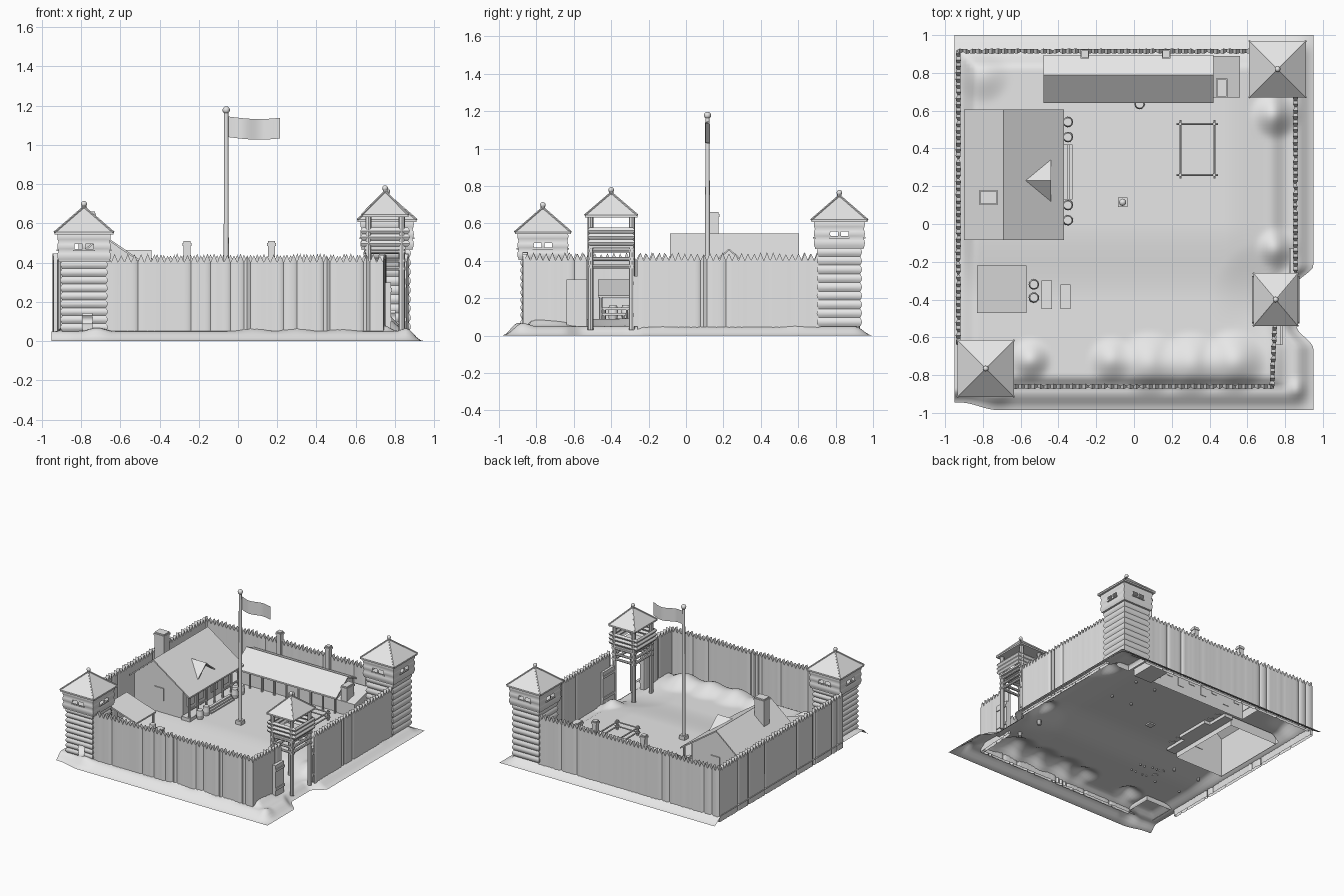
import bpy, bmesh, math, random
from mathutils import Vector, Matrix

if "Cube" in bpy.data.objects:
    bpy.data.objects.remove(bpy.data.objects["Cube"])
random.seed(4)
mat = bpy.data.materials.new("pale_grey")
mat.diffuse_color = (0.8, 0.8, 0.8, 1)
mat.use_nodes = True
mat.node_tree.nodes["Principled BSDF"].inputs["Base Color"].default_value = mat.diffuse_color


class Part:
    """Collects primitives into one named object."""
    def __init__(self, name):
        self.name, self.bm = name, bmesh.new()

    def box(self, x0, x1, y0, y1, z0, z1):
        m = Matrix.Translation(((x0 + x1) / 2, (y0 + y1) / 2, (z0 + z1) / 2))
        bmesh.ops.create_cube(self.bm, size=1, matrix=m @ Matrix.Diagonal((x1 - x0, y1 - y0, z1 - z0, 1)))

    def rod(self, p, q, r, r2=None, n=8):
        p, q = Vector(p), Vector(q)
        m = Matrix.Translation((p + q) / 2) @ (q - p).to_track_quat('Z', 'Y').to_matrix().to_4x4()
        bmesh.ops.create_cone(self.bm, cap_ends=True, segments=n, radius1=r,
                              radius2=r if r2 is None else r2, depth=(q - p).length, matrix=m)

    def ball(self, c, r):
        bmesh.ops.create_uvsphere(self.bm, u_segments=12, v_segments=8, radius=r, matrix=Matrix.Translation(c))

    def prism(self, pts, d, shell=False):
        """Extrude an outline along d; a shell keeps only the upright walls."""
        f = self.bm.faces.new([self.bm.verts.new(p) for p in pts])
        g = bmesh.ops.extrude_face_region(self.bm, geom=[f])["geom"]
        bmesh.ops.translate(self.bm, vec=d, verts=[v for v in g if isinstance(v, bmesh.types.BMVert)])
        if shell:
            self.bm.normal_update()
            bmesh.ops.delete(self.bm, geom=[f for f in self.bm.faces if abs(f.normal.z) > 0.3], context='FACES')

    def strip(self, a, b):
        for i in range(len(a) - 1):
            self.bm.faces.new((a[i], a[i + 1], b[i + 1], b[i]))

    def done(self, angle=40):
        bmesh.ops.recalc_face_normals(self.bm, faces=self.bm.faces)
        me = bpy.data.meshes.new(self.name)
        self.bm.to_mesh(me)
        me.materials.append(mat)
        ob = bpy.data.objects.new(self.name, me)
        bpy.context.collection.objects.link(ob)
        bpy.ops.object.select_all(action='DESELECT')
        ob.select_set(True)
        bpy.context.view_layer.objects.active = ob
        bpy.ops.object.shade_smooth_by_angle(angle=math.radians(angle))


def ease(t):
    t = max(0, min(1, t))
    return t * t * (3 - 2 * t)


# Ground: sloping rim, raised yard, notch by the gate, dirt heaps, open under the buildings
heaps = [(-0.12, -0.72, .13, .05), (0.08, -0.74, .18, .06), (0.3, -0.74, .18, .06), (0.53, -0.73, .18, .07),
         (-0.55, -0.72, .12, .06), (0.75, 0.58, .14, .07), (0.76, -0.13, .12, .05), (-0.8, 0.78, .15, .03),
         (-0.72, -0.93, .1, .03), (0.87, -0.87, .07, .02)]

def yard(x, y):
    inside = ease(min(x + 0.93, 0.82 - x, (y + 0.87) * 1.5, 0.92 - y) / 0.10)
    gate = ease(math.hypot(x - 0.75, y + 0.42) / 0.35)
    return 0.05 + inside * gate * (0.04 + 0.035 * ease((y + 0.40) / 0.40) * ease((0.78 - x) / 0.3))

def ground_z(x, y):
    rim = ease(min(1 - y, y + 0.985) / 0.1) * ease((0.95 - x) / 0.1)
    return rim * (yard(x, y) + sum(h * (1 - ease(math.hypot(x - a, y - b) / r)) for a, b, r, h in heaps))

p = Part("ground")
N, grid = 100, []
for j in range(N + 1):
    y = -0.985 + 1.985 * j / N
    notch = 0.09 * ease((y + 0.66) / 0.12) * ease((-0.22 - y) / 0.1)
    xs = [-0.95 + (1.9 - notch) * i / N for i in range(N + 1)]
    grid.append([p.bm.verts.new((x, y + 0.04 * ease((-0.72 - x) / 0.2) * max(0, 1 - j / 6),
                                 ground_z(x + notch * ease((x - .6) / .3), y))) for x in xs])
for j in range(N):
    p.strip(grid[j], grid[j + 1])
holes = [(-0.89, -0.45, -0.06, 0.58), (-0.46, 0.40, 0.69, 0.88)]
gone = [f for f in p.bm.faces for c in [f.calc_center_median()]
        if any(a < c.x < b and d < c.y < e for a, b, d, e in holes)]
bmesh.ops.delete(p.bm, geom=gone, context='FACES')
p.done(60)

# Palisade walls: thin rippled slabs with a pointed top
walls = {"front_wall": ((-0.68, -0.86), (0.74, -0.86)), "left_wall": ((-0.93, -0.64), (-0.93, 0.92)),
         "back_wall": ((-0.94, 0.915), (0.66, 0.915)), "right_wall": ((0.855, -0.26), (0.855, 0.72)),
         "gate_side_wall": ((0.73, -0.865), (0.745, -0.53))}
for name, (a, b) in walls.items():
    p = Part(name)
    a, b = Vector((*a, 0)), Vector((*b, 0))
    n = 2 * round((b - a).length / 0.034)
    side = (b - a).normalized().cross(Vector((0, 0, 1)))
    z0 = 0.0 if name == "left_wall" else 0.03
    rows = [[], [], [], []]
    for i in range(n + 1):
        c = a.lerp(b, i / n)
        top = random.uniform(0.435, 0.447) if i % 2 else 0.402
        for s in (0, 1):
            w = random.uniform(0.012, 0.015) if i % 2 else (0.004 if random.random() < .15 else 0.0105)
            for k, z in ((0, z0), (1, top)):
                rows[s * 2 + k].append(p.bm.verts.new(c + side * w * (1 - 2 * s) + Vector((0, 0, z))))
    for u, v in ((0, 1), (2, 3), (1, 3)):
        p.strip(rows[u], rows[v])
    for i in (0, -1):
        p.bm.faces.new((rows[0][i], rows[1][i], rows[3][i], rows[2][i]))
    p.done(50)


def log_box(p, cx, cy, h, z0, z1, n, bulge, slits=(), door=0):
    """Square shell rippled like stacked logs, with slit windows and a front door left open."""
    cols = (-1, -0.36, -0.06, 0.06, 0.36, 1)
    corner = ((-1, -1), (1, -1), (1, 1), (-1, 1))
    for s in range(4):
        (ax, ay), (bx, by) = corner[s], corner[(s + 1) % 4]
        rows = []
        for k in range(4 * n + 1):
            r = h + bulge * (abs(math.sin(math.pi * k / 4)) - 0.6)
            rows.append([p.bm.verts.new((cx + r * (ax + (bx - ax) * (t + 1) / 2), cy + r * (ay + (by - ay) * (t + 1) / 2),
                                         z0 + (z1 - z0) * k / (4 * n))) for t in cols])
        for k in range(4 * n):
            for i in range(5):
                if not (k in slits and i in (1, 3)) and not (s == 0 and k < door and i in (2, 3)):
                    p.bm.faces.new((rows[k][i], rows[k][i + 1], rows[k + 1][i + 1], rows[k + 1][i]))


def tower_roof(name, cx, cy, hx, hy, eave, apex):
    p = Part(name)
    corners = [(cx + sx * hx, cy + sy * hy, eave) for sx, sy in ((-1, -1), (1, -1), (1, 1), (-1, 1))]
    vs = [p.bm.verts.new(c) for c in corners]
    low = [p.bm.verts.new((c[0], c[1], eave - 0.012)) for c in corners]
    tip = p.bm.verts.new((cx, cy, apex))
    p.bm.faces.new(low)
    for i in range(4):
        p.bm.faces.new((vs[i], vs[(i + 1) % 4], tip))
        p.bm.faces.new((low[i], low[(i + 1) % 4], vs[(i + 1) % 4], vs[i]))
        p.rod(corners[i], (cx, cy, apex), 0.006, n=6)
    p.rod((cx, cy, apex - 0.015), (cx, cy, apex + 0.015), 0.012)
    p.ball((cx, cy, apex + 0.014), 0.015)
    p.done(25)


# Corner log towers
for name, cx, cy, mid, eave in (("front_left_tower", -0.785, -0.765, 0.41, 0.555),
                                ("back_right_tower", 0.76, 0.82, 0.47, 0.62)):
    p = Part(name)
    log_box(p, cx, cy, 0.117, 0.05, mid, 9, 0.010, door=9)
    log_box(p, cx, cy, 0.134, mid, eave, 3, 0.006, slits=(5, 6))
    p.box(cx - 0.130, cx + 0.130, cy - 0.130, cy + 0.130, mid - 0.006, mid + 0.006)
    for s in (-1, 1):  # window sills
        p.box(cx - 0.055, cx + 0.055, cy + s * 0.134 - 0.006, cy + s * 0.134 + 0.006, mid + 0.050, mid + 0.058)
        p.box(cx + s * 0.134 - 0.006, cx + s * 0.134 + 0.006, cy - 0.055, cy + 0.055, mid + 0.050, mid + 0.058)
    p.done(60)
    tower_roof(name + "_roof", cx, cy, 0.15, 0.15, eave, eave + 0.13)

# Gate tower: posts, beams, parapet and lookout roof
cx, cy = 0.75, -0.40
p = Part("gate_tower")
for sx in (-1, 1):
    for sy in (-1, 1):
        p.rod((cx + sx * 0.085, cy + sy * 0.11, 0.03), (cx + sx * 0.085, cy + sy * 0.11, 0.64), 0.016)
    for z in (0.37, 0.41, 0.455):
        p.rod((cx + sx * 0.085, cy - 0.125, z), (cx + sx * 0.085, cy + 0.125, z), 0.011)
        p.rod((cx - 0.105, cy + sx * 0.11, z), (cx + 0.105, cy + sx * 0.11, z), 0.010)
p.box(cx - 0.105, cx + 0.105, cy - 0.12, cy + 0.12, 0.468, 0.482)
log_box(p, cx, cy, 0.122, 0.482, 0.578, 3, 0.010)
p.done()
tower_roof("gate_tower_roof", cx, cy, 0.118, 0.14, 0.645, 0.765)

# Gate leaves standing open
p = Part("gate_leaves")
for x, y0, y1, top in ((0.765, -0.64, -0.53, 0.30), (0.84, -0.28, -0.13, 0.32)):
    p.box(x - 0.014, x + 0.014, y0, y1, 0.05, top)
    for z in (0.10, top - 0.05):
        p.box(x - 0.02, x + 0.02, y0, y1, z, z + 0.02)
p.done()

# Flagpole and waving flag
fx, fy, fz = -0.06, 0.115, yard(-0.06, 0.115)
p = Part("flagpole")
p.box(fx - 0.025, fx + 0.025, fy - 0.025, fy + 0.025, fz - 0.01, fz + 0.03)
p.rod((fx, fy, fz), (fx, fy, 1.17), 0.014, 0.011, n=12)
p.ball((fx, fy, 1.178), 0.019)
p.done()
p = Part("flag")
flag = [[p.bm.verts.new((fx + 0.01 + 0.263 * t, fy + 0.014 * math.sin(t * 7.5 + 2.8), z - 0.013 * math.sin(t * 2.6)))
         for t in (i / 16 for i in range(17))] for z in (1.04, 1.145)]
p.strip(*flag)
bmesh.ops.solidify(p.bm, geom=p.bm.faces[:], thickness=0.004)
p.done(60)


def gable_roof(p, prof, d, t=0.012):
    """Bent sheet: a three-point profile thickened downwards and run along d."""
    p.prism([Vector(q) for q in prof] + [Vector(q) - Vector((0, 0, t)) for q in reversed(prof)], d)


# Cabin with dormer, porch and steps
p = Part("cabin_roof")
gable_roof(p, [(-0.90, -0.085, 0.37), (-0.69, -0.085, 0.545), (-0.37, -0.085, 0.325)], (0, 0.69, 0))
gable_roof(p, [(-0.44, 0.11, 0.365), (-0.44, 0.23, 0.465), (-0.44, 0.35, 0.365)], (-0.15, 0, 0), 0.01)
p.done(30)
p = Part("cabin_walls")
p.prism([(-0.88, -0.05, 0.06), (-0.45, -0.05, 0.06), (-0.45, -0.05, 0.37), (-0.69, -0.05, 0.535), (-0.88, -0.05, 0.375)],
        (0, 0.62, 0), shell=True)
for y0 in (0.0, 0.12, 0.30, 0.44):  # window and door frames
    p.box(-0.452, -0.442, y0, y0 + 0.08, 0.20, 0.32)
for y in (-0.052, 0.572):
    p.box(-0.70, -0.62, y - 0.006, y + 0.006, 0.22, 0.32)
p.done()
p = Part("cabin_porch")
p.box(-0.45, -0.375, -0.07, 0.59, 0.10, 0.15)
for i in range(7):
    y = -0.06 + i * 0.64 / 6
    p.rod((-0.39, y, 0.14), (-0.39, y, 0.33), 0.009)
for y0, y1 in ((-0.06, 0.15), (0.37, 0.58)):
    p.box(-0.395, -0.385, y0, y1, 0.205, 0.218)
for i in range(3):
    p.box(-0.375, -0.325 - 0.014 * i, 0.13, 0.42, 0.10, 0.135 + 0.012 * i)
p.done()

# Chimneys with collars
p = Part("chimneys")
for x, y, hx, hy, z0, z1 in ((-0.77, 0.14, .042, .034, .42, .66), (-0.26, 0.90, .018, .018, .25, .51),
                             (0.17, 0.90, .018, .018, .25, .51), (0.465, 0.72, .025, .045, .18, .35)):
    p.box(x - hx, x + hx, y - hy, y + hy, z0, z1)
    p.box(x - hx - 0.005, x + hx + 0.005, y - hy - 0.005, y + hy + 0.005, z1 - 0.025, z1 - 0.01)
p.done()

# Long barracks with veranda posts and a side annex
p = Part("barracks")
p.prism([(-0.46, 0.69, 0.06), (-0.46, 0.88, 0.06), (-0.46, 0.88, 0.32), (-0.46, 0.79, 0.36), (-0.46, 0.69, 0.28)],
        (0.86, 0, 0), shell=True)
gable_roof(p, [(-0.48, 0.64, 0.255), (-0.48, 0.79, 0.37), (-0.48, 0.895, 0.325)], (0.90, 0, 0))
p.prism([(0.40, 0.67, 0.06), (0.40, 0.89, 0.06), (0.40, 0.89, 0.28), (0.40, 0.67, 0.23)], (0.16, 0, 0))
for i in range(9):
    x = -0.46 + i * 0.86 / 8
    p.rod((x, 0.655, 0.10), (x, 0.655, 0.26), 0.008)
    if i < 8:
        p.box(x + 0.03, x + 0.08, 0.684, 0.694, 0.12 if i % 2 else 0.17, 0.25)
p.done(30)

# Open shed with a lean-to roof
p = Part("shed")
p.prism([(-0.83, -0.47, 0.30), (-0.57, -0.47, 0.215), (-0.57, -0.47, 0.203), (-0.83, -0.47, 0.288)], (0, 0.25, 0))
for x, z in ((-0.815, 0.29), (-0.585, 0.21)):
    for y in (-0.455, -0.235):
        p.rod((x, y, 0.08), (x, y, z), 0.009)
p.done()

# Barrels
p = Part("barrels")
for x, y in ((-0.35, 0.54), (-0.35, 0.46), (-0.35, 0.10), (-0.35, 0.02), (-0.53, -0.32), (-0.53, -0.39), (0.03, 0.635)):
    z = yard(x, y)
    p.rod((x, y, z - 0.005), (x, y, z + 0.03), 0.022, 0.028, n=12)
    p.rod((x, y, z + 0.03), (x, y, z + 0.07), 0.028, 0.022, n=12)
p.done()

# Table and bench
p = Part("table_and_bench")
for x0, x1, y0, y1, z in ((-0.49, -0.435, -0.45, -0.30, 0.15), (-0.39, -0.335, -0.45, -0.32, 0.12)):
    p.box(x0, x1, y0, y1, z - 0.012, z)
    for x in (x0 + 0.008, x1 - 0.008):
        for y in (y0 + 0.015, y1 - 0.015):
            p.rod((x, y, 0.08), (x, y, z), 0.006, n=6)
p.done()

# Small corral
p = Part("corral")
for x in (0.245, 0.425):
    for y in (0.26, 0.53):
        p.rod((x, y, 0.11), (x, y, 0.20), 0.009)
for z in (0.15, 0.185):
    for x, y in ((0.245, 0.26), (0.425, 0.53)):
        p.rod((x, 0.24, z), (x, 0.55, z), 0.006, n=6)
        p.rod((0.225, y, z), (0.445, y, z), 0.006, n=6)
p.done()
